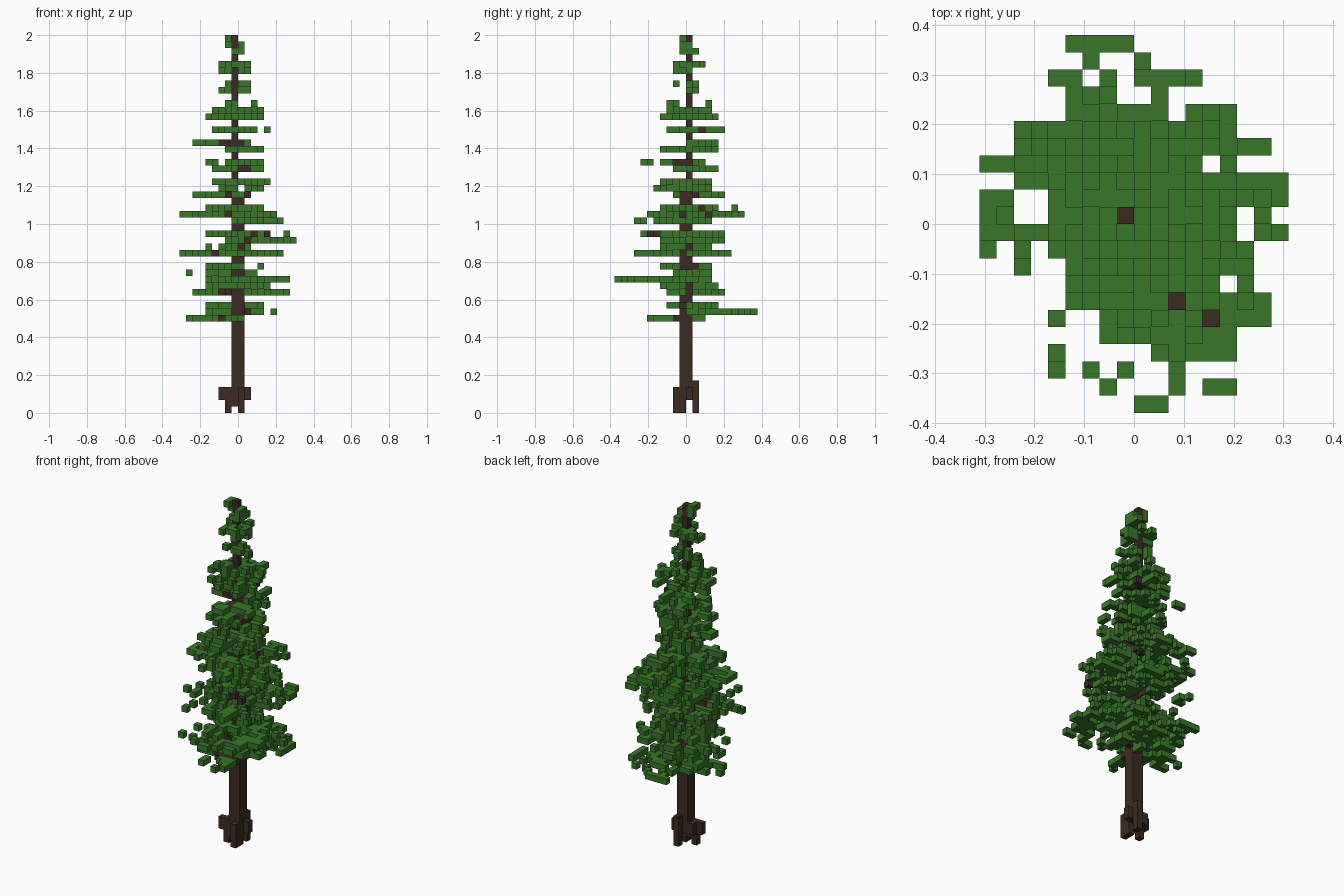
import bpy, bmesh, math, random
from mathutils import Vector

cube = bpy.data.objects.get("Cube")
if cube:
    bpy.data.objects.remove(cube, do_unlink=True)

random.seed(11)
UNIT = 2 / 58          # edge length of one block


def make_material(name, rgb):
    mat = bpy.data.materials.new(name)
    mat.use_nodes = True
    color = (*rgb, 1)
    mat.diffuse_color = color
    mat.node_tree.nodes["Principled BSDF"].inputs["Base Color"].default_value = color
    return mat


def box(x0, x1, y0, y1, z0, z1):
    """All block cells in a box, upper ends excluded."""
    return {(x, y, z) for x in range(x0, x1) for y in range(y0, y1) for z in range(z0, z1)}


def build_blocks(name, cells, solid, mat):
    """Mesh the outer block faces that no solid neighbour hides."""
    bm = bmesh.new()
    for cell in sorted(cells):
        middle = Vector(cell) + Vector((.5, .5, .5))
        for axis in range(3):
            for sign in (-1, 1):
                normal = Vector((0, 0, 0))
                normal[axis] = sign
                if tuple(int(c + n) for c, n in zip(cell, normal)) in solid:
                    continue
                u = Vector((0, 0, 0))
                u[(axis + 1) % 3] = .5
                v = normal.cross(u)
                center = middle + normal / 2
                corners = (center - u - v, center + u - v, center + u + v, center - u + v)
                bm.faces.new([bm.verts.new(c * UNIT) for c in corners])
    bmesh.ops.remove_doubles(bm, verts=bm.verts, dist=UNIT / 100)
    mesh = bpy.data.meshes.new(name)
    bm.to_mesh(mesh)
    bm.free()
    mesh.materials.append(mat)
    obj = bpy.data.objects.new(name, mesh)
    bpy.context.collection.objects.link(obj)


# Trunk: thick below, one block thick above
trunk = box(-1, 1, -1, 1, 2, 34) | box(-1, 0, 0, 1, 34, 58)
trunk |= box(0, 1, -1, 0, 0, 2) | box(-1, 0, -1, 0, 1, 2)

# Roots around the foot
roots = box(-2, -1, -1, 0, 0, 4) | box(-3, -2, -1, 0, 2, 4) | box(-2, -1, 0, 1, 2, 4)
roots |= box(0, 1, -2, -1, 0, 4) | box(0, 1, 1, 2, 0, 5) | box(1, 2, 0, 1, 2, 4)

# Crown outline from above: x from and x to of each row, back row first
ROWS = [(-4, 0), (0, 1), (0, 4), (-4, -1), (-4, 2), (-7, 6), (-7, 8), (-9, 6),
        (-7, 9), (-5, 9), (-5, 6), (-9, 6), (-5, 7), (-4, 7), (-4, 5), (-4, 8),
        (-2, 8), (-2, 6), (1, 6), (2, 3), (4, 6), (0, 2)]
crown = {(x, 10 - j) for j, (x0, x1) in enumerate(ROWS) for x in range(x0, x1)}
crown.remove((4, 3))

# Loose tufts beyond the outline: x, y and width
TUFTS = [(-3, 9, 1), (-5, 8, 2), (-2, 8, 1), (1, 7, 1), (3, 6, 3), (-9, 1, 2), (-9, 0, 2),
         (7, 0, 1), (7, -1, 2), (-9, -2, 1), (-7, -2, 1), (-7, -3, 1), (6, -4, 1), (-5, -6, 1),
         (-5, -8, 1), (-5, -9, 1), (-3, -9, 1), (-1, -9, 1), (-2, -10, 1), (2, -10, 1)]
crown |= {(x + i, y) for x, y, width in TUFTS for i in range(width)}

# Reach of each foliage layer, lowest first: x from, x to, y from, y to
GAP = None
LAYERS = [
    (-8, 1, -6, 3), (-5, 6, 0, 11), (-5, 4, -3, 5), GAP,
    (-7, 8, -3, 6), (-5, 5, -4, 5), (-5, 8, -11, 4), (-8, 3, -2, 4), (-5, 4, -4, 4), GAP,
    (-9, 7, -8, 7), (-5, 2, -4, 4), (-2, 9, -4, 6), (-5, 8, -7, 6), GAP,
    (-1, 7, -8, 4), (-9, 6, -6, 9), (-5, 4, -4, 8), GAP,
    (-7, 1, -2, 6), (-3, 4, -5, 4), (-4, 5, -4, 4), GAP,
    (-4, 4, -2, 5), (-5, 4, -7, 3), GAP,
    (-2, 4, -4, 5), (-7, 2, 0, 5), GAP, (-4, 5, -3, 6), GAP,
    (-5, 4, -4, 5), (-4, 4, -3, 4), (-2, 3, -3, 4), GAP,
    (-3, 2, 0, 2), (-2, 2, -2, 2), GAP, (-3, 2, -2, 1), (-3, 2, -2, 3), GAP,
    (-1, 1, -1, 2), (-2, 1, -1, 1), (-2, 0, -1, 1)]

# Clear slots within a layer: height, axis, from, to
SLOTS = [(15, 0, 4, 5), (21, 0, -7, -5), (22, 0, 1, 3), (25, 0, -4, -3), (27, 0, 4, 7),
         (29, 1, -6, -5), (31, 1, 5, 7), (34, 0, 0, 1), (38, 0, -3, -2), (43, 0, 3, 4),
         (47, 0, 0, 2), (47, 1, -1, 3), (50, 1, -1, 0), (56, 0, -1, 0), (57, 0, -1, 0)]

# Bare twig ends, each open to one side: cell, axis and direction
BARE = [((2, -5, 27), 2, 1), ((4, -6, 27), 2, 1), ((-3, -2, 14), 1, -1), ((-3, -1, 18), 1, -1),
        ((-2, -1, 33), 1, -1), ((-2, -2, 30), 1, -1), ((1, -1, 26), 1, -1), ((0, -2, 25), 1, -1),
        ((1, 2, 43), 0, 1), ((1, -2, 38), 0, 1), ((1, 3, 30), 0, 1), ((1, 1, 33), 0, 1)]


def reach(x, y, span):
    """Distance from the trunk, where 1 is the tip of the layer."""
    dx, dy = x + .5, y + .5
    rx = max(span[1] if dx > 0 else -span[0], 1)
    ry = max(span[3] if dy > 0 else -span[2], 1)
    return math.hypot(dx / rx, dy / ry)


leaves, shaded = set(), set()
twigs = {cell for cell, axis, way in BARE}
allowed_by_layer = {}
for step, span in enumerate(LAYERS):
    if span is GAP:
        continue
    z = 14 + step
    x0, x1, y0, y1 = span
    allowed = {(x, y) for x, y in crown if x0 <= x < x1 and y0 <= y < y1}
    for height, axis, low, high in SLOTS:
        if height == z:
            allowed = {c for c in allowed if not low <= c[axis] < high}
    allowed_by_layer[z] = allowed
    # Leaf blocks scattered over the layer, thinning towards the tips
    layer = {c for c in sorted(allowed)
             if reach(*c, span) < 1.1 and random.random() < .42 - .15 * reach(*c, span)}
    # Branches spread outwards
    turn = random.uniform(0, math.tau)
    count = 4 if z < 45 else 1
    for b in range(count):
        angle = turn + math.tau * b / count + random.uniform(-.3, .3)
        ca, sa = math.cos(angle), math.sin(angle)
        rx, ry = (x1 if ca > 0 else -x0), (y1 if sa > 0 else -y0)
        for s in range(24):
            t = s / 23
            x, y = math.floor(ca * rx * t), math.floor(sa * ry * t)
            if (x, y) in allowed:
                layer.add((x, y))
                if b < 2 and t < .4 and z < 45:
                    twigs.add((x, y, z))
    # Every row and column of the layer carries some leaves
    for axis, low, high in ((0, x0, x1), (1, y0, y1)):
        for n in range(low, high):
            line = sorted(c for c in allowed if c[axis] == n)
            if line and not any(c in layer for c in line):
                layer.add(min(line, key=lambda c: reach(*c, span) + random.uniform(0, .4)))
    leaves |= {(x, y, z) for x, y in layer}
    shaded |= layer

# Fill the rest of the crown outline in the layer that reaches furthest there
for x, y in sorted(crown - shaded):
    fits = [z for z, cells in allowed_by_layer.items() if (x, y) in cells]
    if fits:
        leaves.add((x, y, min(fits, key=lambda z: reach(x, y, LAYERS[z - 14]))))

# Open the view onto the bare twig ends
for cell, axis, way in BARE:
    beyond = {c for c in leaves | twigs if (c[axis] - cell[axis]) * way > 0
              and all(c[k] == cell[k] for k in range(3) if k != axis)}
    leaves -= beyond
    twigs -= beyond

twigs -= trunk
leaves -= trunk | twigs
solid = trunk | roots | twigs | leaves

bark = make_material("dark brown bark", (.045, .024, .015))
green = make_material("pine green", (.04, .185, .022))
build_blocks("trunk", trunk, solid, bark)
build_blocks("roots", roots, solid, bark)
build_blocks("branches", twigs, solid, bark)
build_blocks("foliage", leaves, solid, green)
